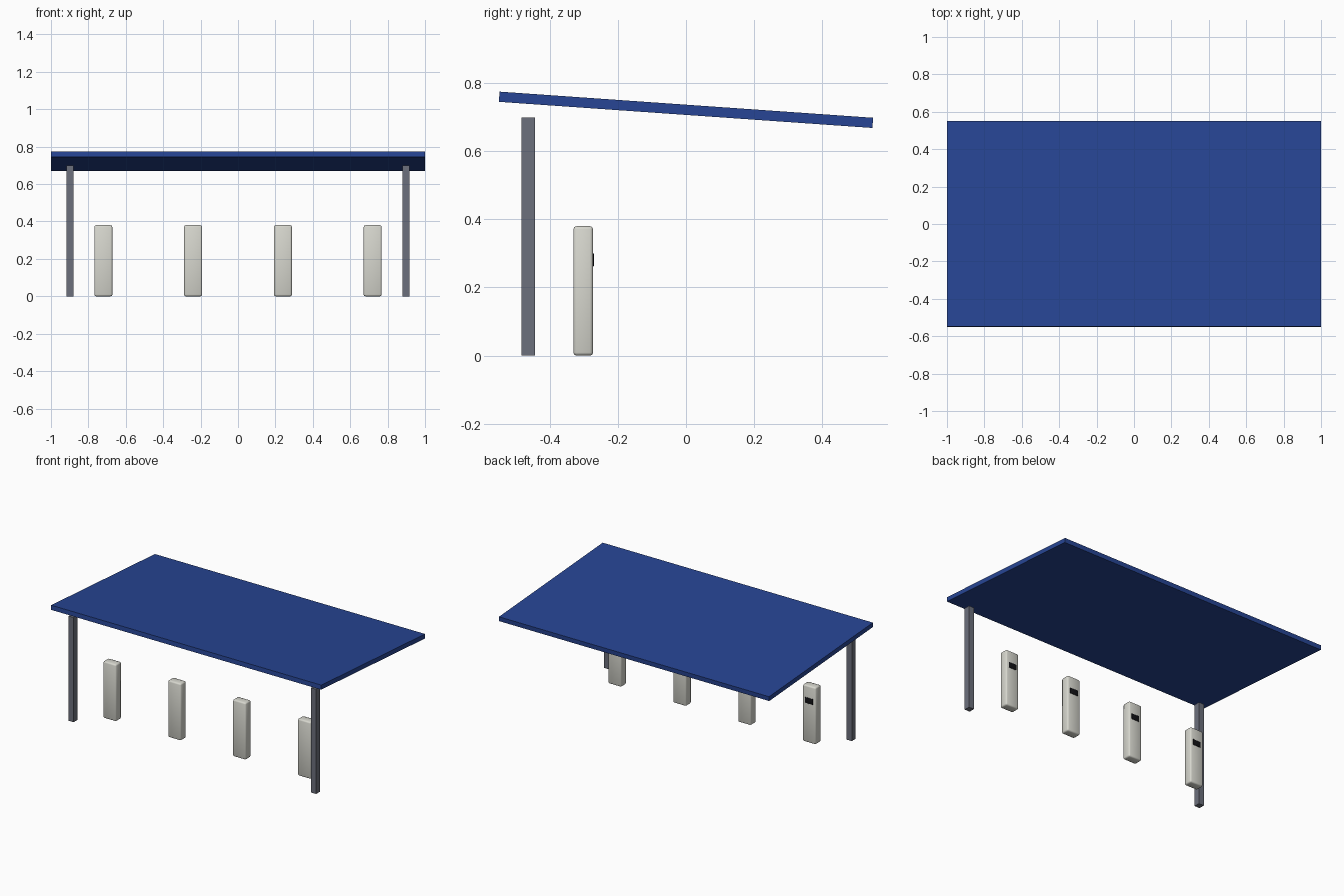
import bpy
import math

old = bpy.data.objects.get("Cube")
if old:
    bpy.data.objects.remove(old, do_unlink=True)


def make_material(name, rgb):
    mat = bpy.data.materials.new(name)
    mat.use_nodes = True
    mat.diffuse_color = (*rgb, 1)
    mat.node_tree.nodes["Principled BSDF"].inputs["Base Color"].default_value = (*rgb, 1)
    return mat


roof_blue = make_material("roof blue", (0.02, 0.06, 0.30))
post_grey = make_material("post grey", (0.15, 0.16, 0.20))
case_white = make_material("case off-white", (0.68, 0.68, 0.62))
screen_black = make_material("screen black", (0.006, 0.006, 0.008))


def box(name, center, size, mat, bevel=0, tilt=0):
    """Box of a given size, optionally tilted about x and softly rounded."""
    bpy.ops.mesh.primitive_cube_add(size=1, location=center)
    obj = bpy.context.object
    obj.name = name
    obj.scale = size
    bpy.ops.object.transform_apply(location=False, rotation=False, scale=True)
    obj.rotation_euler.x = tilt
    obj.data.materials.append(mat)
    if bevel:
        mod = obj.modifiers.new("rounded edges", "BEVEL")
        mod.width = bevel
        mod.segments = 2
        bpy.ops.object.shade_smooth()
    return obj


# Sloping canopy, higher at the front
box("canopy_roof", (0, 0, 0.722), (2, 1.1, 0.03), roof_blue, tilt=math.radians(-4))

# Front support posts
for side, x in (("right", -0.898), ("left", 0.898)):
    box(f"{side}_post", (x, -0.463, 0.35), (0.038, 0.04, 0.70), post_grey)

# Row of charging pillars, each with a small screen on its back
for i in range(4):
    x = -0.72 + 0.48 * i
    box(f"charger_case_{i + 1}", (x, -0.302, 0.19), (0.096, 0.058, 0.38), case_white, bevel=0.009)
    box(f"charger_screen_{i + 1}", (x, -0.274, 0.281), (0.058, 0.007, 0.038), screen_black, bevel=0.002)
